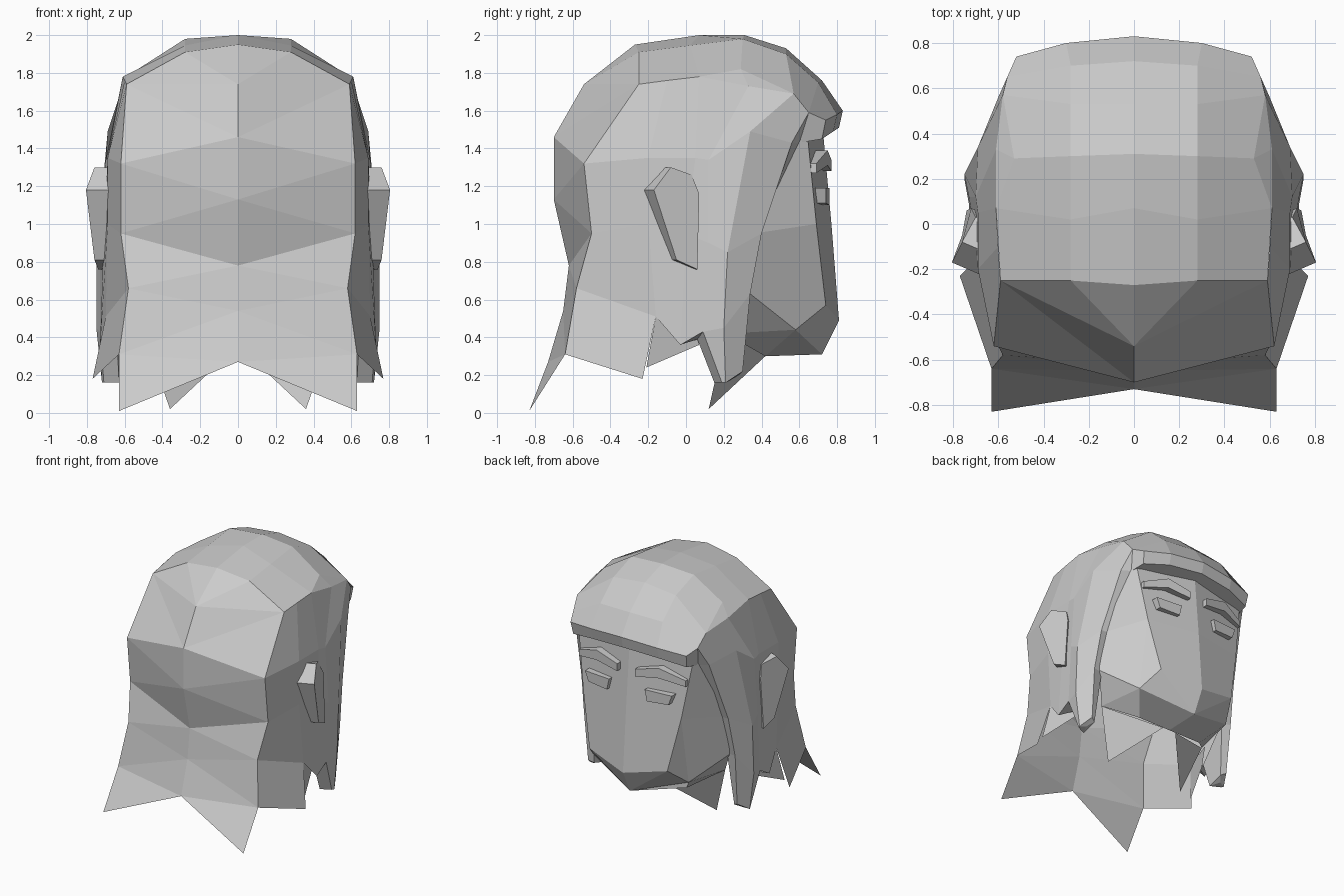
import bpy
import bmesh
from mathutils import Vector

default_cube = bpy.data.objects.get("Cube")
if default_cube:
    bpy.data.objects.remove(default_cube, do_unlink=True)

# One plain grey for everything
grey = bpy.data.materials.new("plain_grey")
grey.use_nodes = True
grey.diffuse_color = (.6, .6, .6, 1)
shader = next(node for node in grey.node_tree.nodes if node.type == "BSDF_PRINCIPLED")
shader.inputs["Base Color"].default_value = (.6, .6, .6, 1)

CENTRE = Vector((0, 0, 1))


def add_object(name, mesh_builder):
    """Turn a builder into a mirrored, flat shaded object."""
    mesh_data = bmesh.new()
    mesh_builder(mesh_data)
    mesh = bpy.data.meshes.new(name)
    mesh_data.to_mesh(mesh)
    mesh_data.free()
    mesh.materials.append(grey)
    part = bpy.data.objects.new(name, mesh)
    bpy.context.collection.objects.link(part)
    mirror = part.modifiers.new("left_right", "MIRROR")
    mirror.merge_threshold = .002


def sheet(name, rows):
    """Join rows of points with faces; repeated points make triangles."""
    def builder(mesh_data):
        known = {}

        def vertex(point):
            if point not in known:
                known[point] = mesh_data.verts.new(point)
            return known[point]

        for upper, lower in zip(rows, rows[1:]):
            for i in range(len(upper) - 1):
                corners = (upper[i], upper[i + 1], lower[i + 1], lower[i])
                unique = list(dict.fromkeys(corners))
                if len(unique) > 2:
                    mesh_data.faces.new([vertex(point) for point in unique])
        bmesh.ops.recalc_face_normals(mesh_data, faces=mesh_data.faces[:])
        # Turn the whole sheet outward
        facing = 0
        for face in mesh_data.faces:
            outward = face.calc_center_median() - CENTRE
            facing += face.normal.dot(outward) * face.calc_area()
        if facing < 0:
            bmesh.ops.reverse_faces(mesh_data, faces=mesh_data.faces[:])

    add_object(name, builder)


def prism(name, outline, depth):
    """Extrude an outline along a depth vector into a closed block."""
    def builder(mesh_data):
        face = mesh_data.faces.new([mesh_data.verts.new(point) for point in outline])
        result = bmesh.ops.extrude_face_region(mesh_data, geom=[face], use_keep_orig=True)
        moved = [item for item in result["geom"] if isinstance(item, bmesh.types.BMVert)]
        bmesh.ops.translate(mesh_data, verts=moved, vec=Vector(depth))
        bmesh.ops.recalc_face_normals(mesh_data, faces=mesh_data.faces[:])

    add_object(name, builder)


# Shared corner line between the back and the side of the hair
edge = [(.59, -.25, 1.74), (.62, -.54, 1.32), (.62, -.5, .95),
        (.58, -.58, .66), (.63, -.64, .31), (.63, -.83, .01)]

# Back of the hair in zigzag triangles, ending in two pointed tails
spine = [(0, -.54, 1.74), (0, -.7, 1.46), (0, -.7, 1.13),
         (0, -.62, .78), (0, -.65, .54), (0, -.73, .27)]
zigzag = []
for i, corner in enumerate(edge):
    zigzag.append((spine[i], corner))
    if corner != edge[-1]:
        zigzag.append((spine[i + 1], corner))
sheet("back_hair", zigzag)

# Crown from the back ridge to the fringe and its underside
top_line = [edge[0], (.6, -.1, 1.76), (.61, .07, 1.78),
            (.61, .33, 1.73), (.58, .57, 1.69), (.56, .65, 1.59)]
fringe_corner = (.52, .74, 1.55)
rim_corner = (.51, .72, 1.45)
temple = (.53, .6, 1.43)
sheet("crown_hair", [
    [spine[0], spine[0], edge[0], edge[0]],
    [(0, -.27, 1.95), (.28, -.25, 1.91), edge[0], edge[0]],
    [(0, .07, 2), (.28, .02, 1.945), top_line[2], top_line[2]],
    [(0, .31, 2), (.28, .3, 1.98), (.53, .29, 1.82), top_line[3]],
    [(0, .53, 1.93), (.28, .53, 1.9), top_line[4], top_line[4]],
    [(0, .72, 1.76), (.28, .7, 1.75), top_line[5], top_line[5]],
    [(0, .83, 1.6), (.3, .8, 1.58), fringe_corner, fringe_corner],
    [(0, .81, 1.51), (.3, .78, 1.49), rim_corner, rim_corner],
    [(0, .7, 1.48), (.3, .68, 1.46), temple, temple],
])
sheet("temple_hair", [[top_line[5], fringe_corner], [temple, rim_corner]])

# Side of the hair with a jagged lower border
border = [edge[3], (.7, -.16, .51), (.73, -.03, .36),
          (.73, .09, .43), (.75, .2, .45), (.68, .34, .63)]
lock_top = (.6, .56, 1.43)
lock_middle = (.66, .4, .95)
sheet("side_hair", [
    top_line,
    [edge[1], (.69, -.2, 1.35), (.69, .05, 1.35),
     (.7, .12, 1.34), (.69, .34, 1.49), lock_top],
    [edge[2], (.69, -.2, 1), (.71, 0, .95),
     (.73, .12, .9), (.75, .22, .85), lock_middle],
    border,
])
lock_inner = (.64, .06, .39)
sheet("side_hair_underside", [border[1:4], [border[1], (.65, 0, .4), lock_inner]])
sheet("side_tail", [border[:2], [edge[4], (.77, -.23, .18)]])
sheet("inner_tail", [[border[1], (.65, .07, .55)], [(.74, -.21, .24), (.62, .07, .36)]])

# Thick front lock, closed at the bottom
lock_front = (.6, .33, .63)
lock_ring = border[3:] + [lock_front, lock_inner]
lock_end = [(.71, .19, .16), (.72, .21, .16), (.67, .3, .22),
            (.63, .28, .2), (.63, .15, .16)]
sheet("front_lock", [
    lock_ring + lock_ring[:1],
    lock_end + lock_end[:1],
    [(.67, .23, .17)] * len(lock_end + lock_end[:1]),
])

# Inward return along the front of the lock
sheet("lock_return", [
    [top_line[5], top_line[5]],
    [lock_top, temple],
    [lock_middle, (.57, .4, .95)],
    [border[5], lock_front],
])

# Face with a pointed chin and angled jaw
brow_side = (.52, .64, 1.5)
cheek = (.44, .69, 1)
chin_base = (0, .72, .31)
jaw = (.43, .58, .44)
jaw_back = (.5, .21, .42)
throat = (0, .42, .3)
sheet("face", [
    [(0, .72, 1.55), brow_side, brow_side, (.56, .45, 1.5)],
    [(0, .77, 1), cheek, cheek, (.63, .36, .95)],
    [(0, .81, .49), (.35, .74, .57), jaw, (.63, .34, .63)],
    [chin_base, chin_base, jaw, jaw_back],
    [throat, throat, (.3, .42, .3), jaw_back],
])

# Pointed strands hanging below the jaw
strand_tip = (.36, .12, .02)
sheet("neck_strand", [[(.06, .42, .3), jaw_back], [strand_tip, strand_tip]])

# Ears, brows and eyes
prism("ear", [(.805, -.17, 1.18), (.76, -.08, 1.3), (.7, .03, 1.26),
              (.72, .07, 1.16), (.74, .06, .76), (.76, -.05, .81)], (-.14, -.06, 0))
prism("brow", [(.08, .77, 1.34), (.08, .77, 1.28), (.28, .75, 1.31),
               (.48, .69, 1.27), (.48, .69, 1.32), (.28, .75, 1.39)], (0, -.08, 0))
prism("eye", [(.16, .76, 1.19), (.39, .74, 1.19),
              (.36, .74, 1.11), (.18, .76, 1.1)], (0, -.08, 0))
